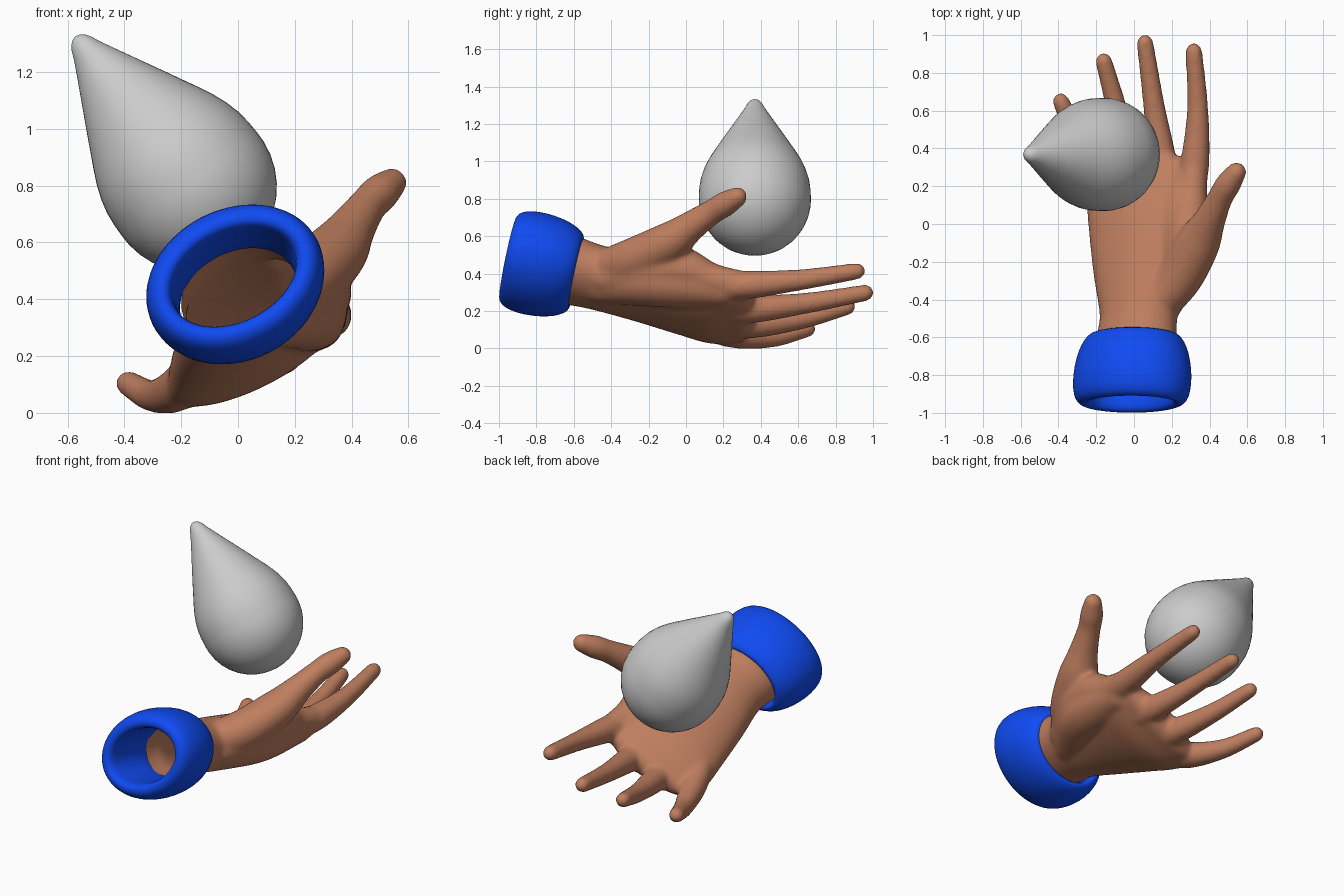
import bpy, bmesh
from math import sin, cos, pi, radians
from mathutils import Vector

if "Cube" in bpy.data.objects:
    bpy.data.objects.remove(bpy.data.objects["Cube"])

ROLL = radians(28)
E1 = Vector((cos(ROLL), 0, sin(ROLL)))     # across the palm, toward the thumb


def ring(bm, c, t, a, b, n):
    # elliptical ring of verts around c, facing along t
    u = (E1 - t * E1.dot(t)).normalized()
    v = u.cross(t)
    return [bm.verts.new(c + u * a * cos(2 * pi * i / n) + v * b * sin(2 * pi * i / n)) for i in range(n)]


def bridge(bm, rings, closed=False):
    n = len(rings[0])
    pairs = list(zip(rings, rings[1:]))
    if closed:
        pairs.append((rings[-1], rings[0]))
    for r, s in pairs:
        for i in range(n):
            j = (i + 1) % n
            bm.faces.new((r[i], r[j], s[j], s[i]))
    if not closed:
        bm.faces.new(rings[0][::-1])
        bm.faces.new(rings[-1])


def limb(bm, pts, n=28, steps=6):
    # smooth tube with domed ends through points (x, y, z, width, thickness)
    p = [Vector(q) for q in pts]
    p = [2 * p[0] - p[1]] + p + [2 * p[-1] - p[-2]]
    path = []
    for k in range(1, len(p) - 2):
        a, b, c, d = p[k - 1:k + 3]
        for i in range(steps):
            t = i / steps
            path.append(0.5 * (2 * b + (c - a) * t + (2 * a - 5 * b + 4 * c - d) * t * t
                               + (3 * b - a - 3 * c + d) * t ** 3))
    path.append(p[-2])
    pos = [Vector(q[:3]) for q in path]
    rings = []
    for k, q in enumerate(path):
        t = (pos[min(k + 1, len(pos) - 1)] - pos[max(k - 1, 0)]).normalized()
        end = -1 if k == 0 else 1 if k == len(path) - 1 else 0
        angles = [radians(g) for g in (0, 20, 40, 60, 75, 87)] if end else [0]
        if end < 0:
            angles.reverse()
        for g in angles:
            h = min(q[3], q[4]) * sin(g) * end
            rings.append(ring(bm, pos[k] + t * h, t, q[3] * cos(g), q[4] * cos(g), n))
    bridge(bm, rings)


def finish(name, bm, colour=None):
    bmesh.ops.recalc_face_normals(bm, faces=bm.faces)
    for f in bm.faces:
        f.smooth = True
    me = bpy.data.meshes.new(name)
    bm.to_mesh(me)
    bm.free()
    if colour:
        mat = bpy.data.materials.new(name + "_colour")
        mat.diffuse_color = colour
        mat.use_nodes = True
        mat.node_tree.nodes["Principled BSDF"].inputs["Base Color"].default_value = mat.diffuse_color
        me.materials.append(mat)
    ob = bpy.data.objects.new(name, me)
    bpy.context.collection.objects.link(ob)
    return ob


# Cuff: closed rounded band, profile of (distance along axis, width, thickness)
cuff_start = Vector((-0.016, -0.952, 0.485))
cuff_axis = Vector((0.05, 0.975, -0.22)).normalized()
profile = [(-.003, .268, .193), (.003, .29, .216), (.025, .311, .24), (.07, .325, .257), (.15, .328, .265),
           (.24, .315, .256), (.31, .293, .238), (.36, .263, .21), (.38, .232, .18),
           (.365, .212, .158), (.2, .218, .152), (.1, .228, .154), (.03, .232, .158), (.004, .245, .17)]
bm = bmesh.new()
bridge(bm, [ring(bm, cuff_start + cuff_axis * s, cuff_axis, a, b, 64) for s, a, b in profile], True)
finish("cuff", bm, (0.005, 0.07, 0.9, 1)).modifiers.new("round", 'SUBSURF').levels = 1

# Hand: palm, thumb and fingers, fused into one skin
bm = bmesh.new()
limb(bm, [(.005, -.78, .455, .225, .18), (.015, -.6, .412, .222, .172), (.025, -.48, .38, .218, .16),
          (.03, -.25, .325, .265, .15), (.04, 0, .258, .308, .143), (.05, .15, .213, .33, .128),
          (.055, .28, .183, .305, .095)], n=48)
# thumb web, then the side of the hand below it
for path in ([(.16, -.42, .38, .1), (.25, -.2, .42, .125), (.285, -.03, .43, .117),
              (.302, .13, .372, .088), (.32, .3, .345, .07)],
             [(.1, -.45, .345, .11), (.22, -.2, .365, .142), (.248, 0, .352, .138), (.275, .2, .318, .1)]):
    limb(bm, [q + (q[3],) for q in path])
# thumb
limb(bm, [(.12, -.43, .42, .11, .11), (.24, -.28, .47, .125, .12), (.34, -.1, .56, .118, .11),
          (.4, .02, .648, .086, .084), (.457, .14, .73, .068, .068), (.498, .21, .772, .069, .069),
          (.542, .275, .81, .055, .055)])
# fingers, index to little
for path in ([(.28, .08, .34), (.32, .3, .338), (.337, .6, .365), (.317, .915, .413)],
             [(.12, .08, .26), (.15, .3, .21), (.105, .63, .24), (.058, .96, .297)],
             [(-.02, .08, .19), (-.025, .3, .13), (-.09, .6, .155), (-.16, .863, .222)],
             [(-.15, .04, .17), (-.21, .22, .085), (-.3, .45, .06), (-.387, .65, .104)]):
    limb(bm, [q + (r, r) for q, r in zip(path, (.07, .078, .058, .046))])
raw = finish("hand_raw", bm)
m = raw.modifiers.new("fuse", 'REMESH')
m.mode = 'VOXEL'
m.voxel_size = 0.011
m = raw.modifiers.new("soften", 'SMOOTH')
m.factor = 0.5
m.iterations = 28
deps = bpy.context.evaluated_depsgraph_get()
fused = bpy.data.meshes.new_from_object(raw.evaluated_get(deps))
bpy.data.objects.remove(raw)
bm = bmesh.new()
bm.from_mesh(fused)
# open the wrist inside the cuff
bmesh.ops.bisect_plane(bm, geom=bm.verts[:] + bm.edges[:] + bm.faces[:],
                       plane_co=cuff_start + cuff_axis * 0.32, plane_no=cuff_axis, clear_inner=True)
finish("hand", bm, (0.52, 0.21, 0.115, 1))

# Drop: turned teardrop leaning over the palm, profile of (distance, radius)
centre, tip_axis = Vector((-.163, .368, .795)), Vector((-.61, 0, .792)).normalized()
R = 0.3
prof = [(-R * cos(radians(g)), R * sin(radians(g))) for g in (1, 8, 16, 25, 35, 45, 55, 65, 75, 85, 92)]
prof += [(.06, .298), (.11, .292), (.16, .279), (.21, .26), (.26, .236), (.31, .21), (.38, .174),
         (.46, .132), (.54, .09), (.61, .054), (.638, .042), (.655, .03), (.666, .016), (.67, .002)]
bm = bmesh.new()
bridge(bm, [ring(bm, centre + tip_axis * t, tip_axis, r, r, 48) for t, r in prof])
finish("drop", bm)
